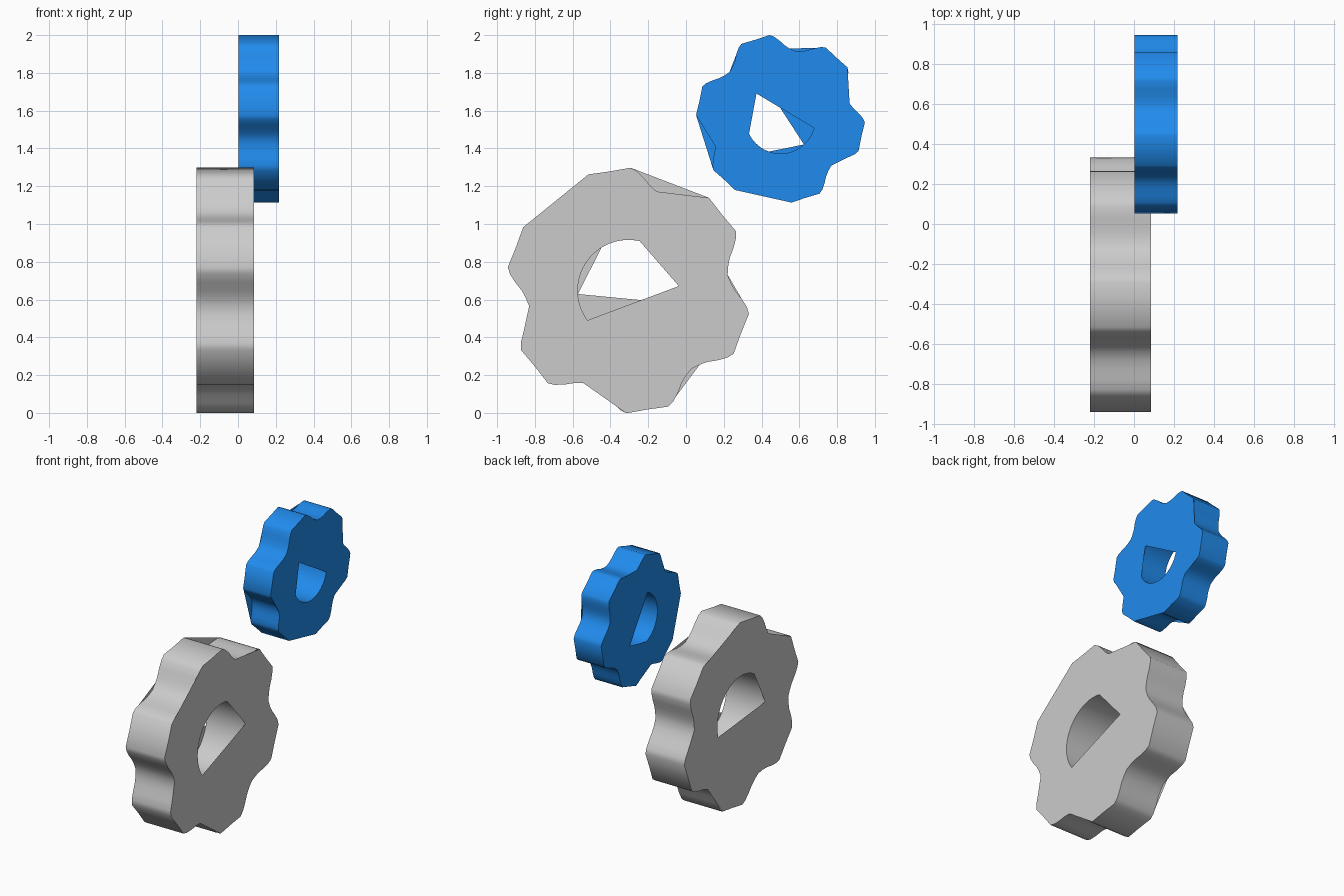
import bpy, bmesh
from math import radians, cos, sin
from mathutils import Vector

if "Cube" in bpy.data.objects:
    bpy.data.objects.remove(bpy.data.objects["Cube"])

# Half tooth: (angle from tooth centre, radius)
HALF = [(0, .638), (10, .65), (13, .634), (17, .60), (21, .565), (25, .545), (30, .532)]
TEETH, FIRST, HOLE_R = 6, 39, .268


def outline():
    """Whole wavy rim as (degrees, radius), counter-clockwise."""
    pts = []
    for k in range(TEETH):
        c = FIRST + 60 * k
        pts += [(c - a, r) for a, r in reversed(HALF[1:-1])]
        pts += [(c + a, r) for a, r in HALF]
    return pts


def bridged(pts, spans):
    """Rim with some valleys bridged by straight edges."""
    return [(a, r) for a, r in pts
            if not any(s < t < e for s, e in spans for t in (a, a + 360))]


def arc(start, end, corner, n=20):
    """D-shaped cap opening: an arc closed by two straight edges."""
    return [(start + (end - start) * i / n, HOLE_R) for i in range(n + 1)] + [(corner, HOLE_R)]


def gear(name, x0, x1, cy, cz, scale, turn, color=None):
    bm = bmesh.new()

    def ring(pts, x):
        return [bm.verts.new((x, cy + scale * r * cos(radians(a + turn)),
                              cz + scale * r * sin(radians(a + turn)))) for a, r in pts]

    def wall(pts, inward):
        lo, hi = ring(pts, x0), ring(pts, x1)
        for i in range(len(pts)):
            j = (i + 1) % len(pts)
            q = [lo[i], lo[j], hi[j], hi[i]]
            f = bm.faces.new(q[::-1] if inward else q)
            f.smooth = True

    def cap(x, rim, hole, side):
        edges = []
        for loop in (ring(rim, x), ring(hole, x)):
            edges += [bm.edges.new((loop[i - 1], loop[i])) for i in range(len(loop))]
        res = bmesh.ops.triangle_fill(bm, edges=edges, use_beauty=True,
                                      normal=Vector((side, 0, 0)))
        for f in res["geom"]:
            if isinstance(f, bmesh.types.BMFace):
                f.normal_update()
                if f.normal.x * side < 0:
                    f.normal_flip()

    # rim and bore walls
    rim = outline()
    wall(rim, False)
    wall([(i * 7.5, HOLE_R) for i in range(48)], True)
    # end caps, each bridging different valleys and parts of the bore
    cap(x1, bridged(rim, [(109, 149), (49, 74), (244, 269), (189, 202)]),
        arc(77, 216, 365), 1)
    cap(x0, bridged(rim, [(49, 89), (289, 314), (124, 149), (356, 369)]),
        arc(-15, 122, 184), -1)

    # walls face outwards, away from the material
    bm.normal_update()
    me = bpy.data.meshes.new(name)
    bm.to_mesh(me)
    bm.free()
    ob = bpy.data.objects.new(name, me)
    bpy.context.collection.objects.link(ob)
    if color:
        mat = bpy.data.materials.new(name + "_paint")
        mat.diffuse_color = color
        mat.use_nodes = True
        mat.node_tree.nodes["Principled BSDF"].inputs["Base Color"].default_value = mat.diffuse_color
        me.materials.append(mat)
    return ob


# Same gear twice: large grey, and a smaller blue copy turned and moved
gear("large_gear", -.22, .085, -.305, .648, 1, 0)
gear("small_gear", .003, .218, .5, 1.557, .688, 128.5, (.015, .26, .85, 1))
